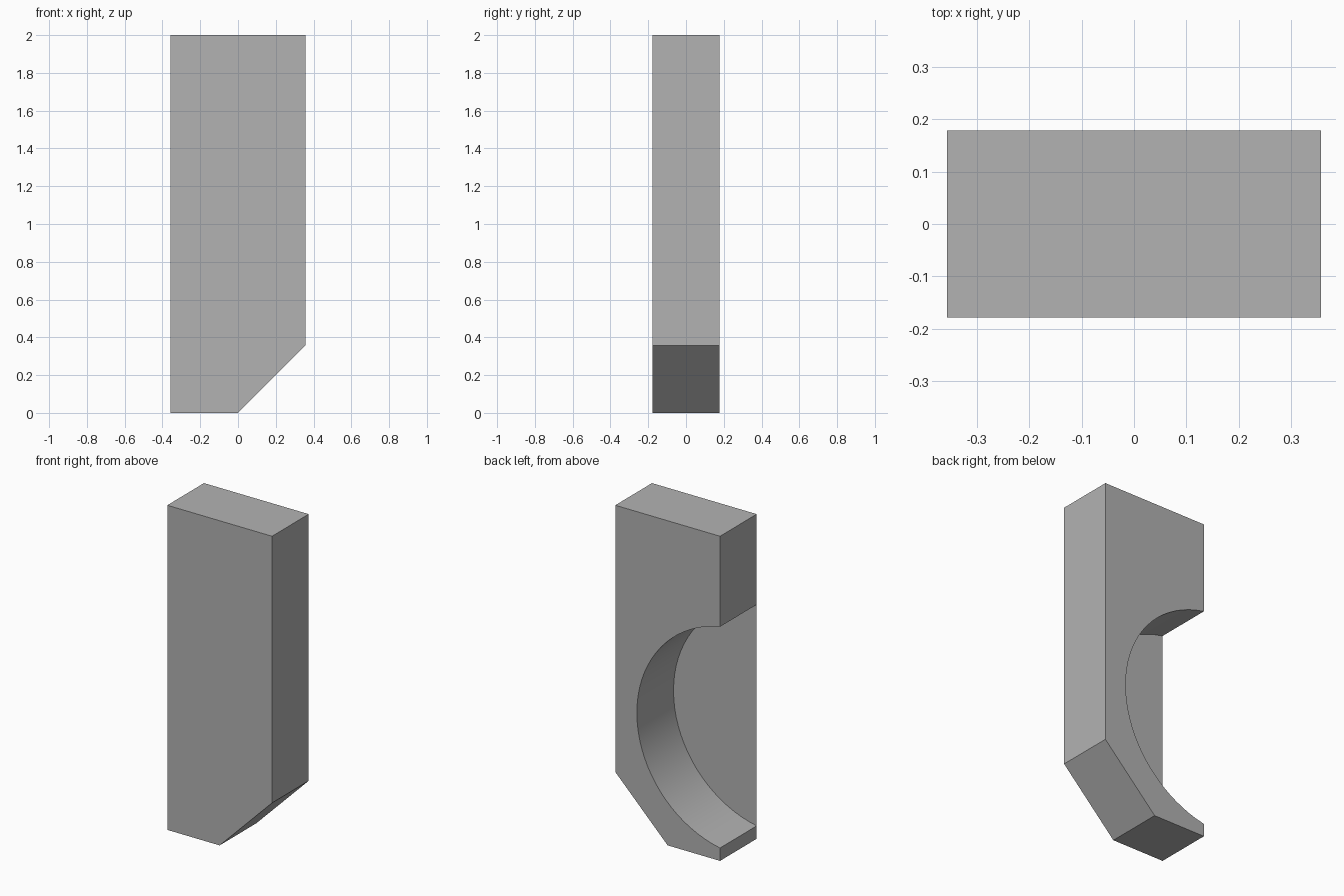
import bpy, bmesh, math

# Remove the default cube only
cube = bpy.data.objects.get("Cube")
if cube:
    bpy.data.objects.remove(cube, do_unlink=True)

HALF_W, HALF_D, HEIGHT = 0.357, 0.1785, 2.0
ARC_X, ARC_Z, ARC_R = -0.483, 0.761, 0.693
SEGMENTS = 36

grey = bpy.data.materials.new("plain grey")
grey.use_nodes = True
colour = (0.448, 0.448, 0.448, 1)
grey.diffuse_color = colour
grey.node_tree.nodes["Principled BSDF"].inputs["Base Color"].default_value = colour


def make_part(name, profile, depth):
    """Face from an (x, z) profile on the front plane, pushed back by depth."""
    bm = bmesh.new()
    face = bm.faces.new([bm.verts.new((x, -HALF_D, z)) for x, z in profile])
    if depth:
        new = bmesh.ops.extrude_face_region(bm, geom=[face], use_keep_orig=True)["geom"]
        verts = [v for v in new if isinstance(v, bmesh.types.BMVert)]
        bmesh.ops.translate(bm, vec=(0, depth, 0), verts=verts)
        bmesh.ops.recalc_face_normals(bm, faces=bm.faces)
    mesh = bpy.data.meshes.new(name)
    bm.to_mesh(mesh)
    bm.free()
    mesh.materials.append(grey)
    obj = bpy.data.objects.new(name, mesh)
    bpy.context.collection.objects.link(obj)
    return obj


# Round recess outline, from its top end to its bottom end
half_angle = math.acos((-HALF_W - ARC_X) / ARC_R)
arc = []
for i in range(SEGMENTS + 1):
    a = half_angle * (1 - 2 * i / SEGMENTS)
    arc.append((ARC_X + ARC_R * math.cos(a), ARC_Z + ARC_R * math.sin(a)))

# Block with a chamfered lower corner and the round recess in its side
outline = [(-HALF_W, 0), (0, 0), (HALF_W, HALF_W), (HALF_W, HEIGHT), (-HALF_W, HEIGHT)]
body = make_part("block_body", outline + arc, 2 * HALF_D)

# Thin front sheet closing the recess
make_part("recess_front_sheet", arc[::-1], 0)

# Smooth recess wall, sharp corners
bpy.ops.object.select_all(action="DESELECT")
body.select_set(True)
bpy.context.view_layer.objects.active = body
bpy.ops.object.shade_smooth_by_angle(angle=math.radians(30))
